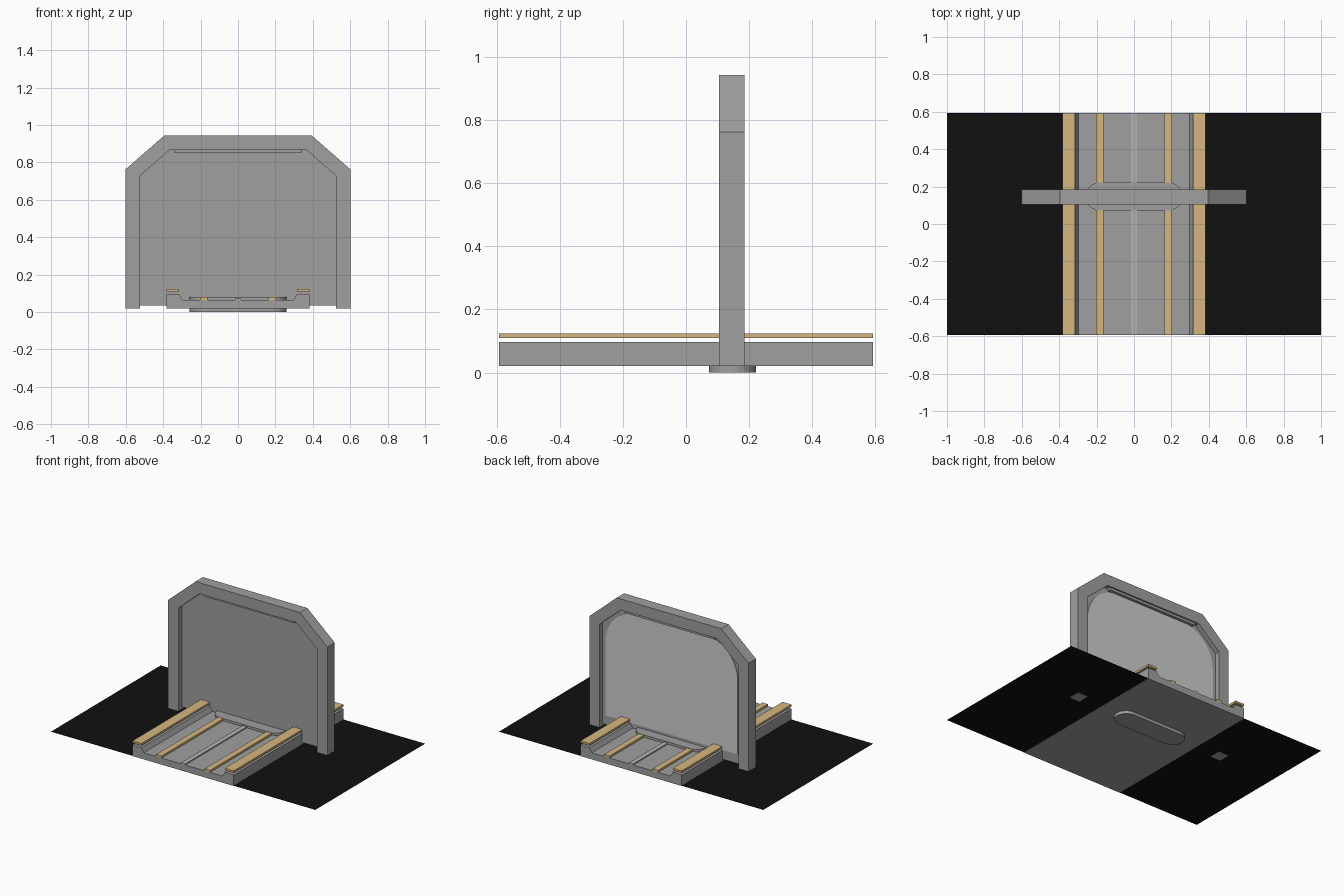
import bpy, bmesh, math

old = bpy.data.objects.get("Cube")
if old:
    bpy.data.objects.remove(old, do_unlink=True)


def material(name, r, g, b):
    m = bpy.data.materials.new(name)
    m.use_nodes = True
    m.diffuse_color = (r, g, b, 1)
    node = next(n for n in m.node_tree.nodes if n.type == 'BSDF_PRINCIPLED')
    node.inputs["Base Color"].default_value = (r, g, b, 1)
    return m


GREY = material("mid grey", .35, .35, .35)
PALE = material("pale grey", .62, .62, .62)
SILVER = material("silver grey", .45, .45, .45)
TAN = material("tan", .66, .47, .22)
BLACK = material("black", .005, .005, .005)
HALF_Y = .593


def prism(name, points, lo, hi, mat, axis='Y'):
    """Extrude a closed 2D outline along Y (outline in xz) or Z (outline in xy)."""
    bm = bmesh.new()
    place = (lambda a, b: (a, lo, b)) if axis == 'Y' else (lambda a, b: (a, b, lo))
    step = (0, hi - lo, 0) if axis == 'Y' else (0, 0, hi - lo)
    face = bm.faces.new([bm.verts.new(place(a, b)) for a, b in points])
    if hi > lo:
        ext = bmesh.ops.extrude_face_region(bm, geom=[face], use_keep_orig=True)
        bmesh.ops.translate(bm, vec=step,
                            verts=[v for v in ext["geom"] if isinstance(v, bmesh.types.BMVert)])
        bmesh.ops.recalc_face_normals(bm, faces=bm.faces)
    mesh = bpy.data.meshes.new(name)
    bm.to_mesh(mesh)
    bm.free()
    mesh.materials.append(mat)
    ob = bpy.data.objects.new(name, mesh)
    bpy.context.collection.objects.link(ob)
    return ob


def box(name, x0, x1, y0, y1, z0, z1, mat):
    return prism(name, [(x0, z0), (x1, z0), (x1, z1), (x0, z1)], y0, y1, mat)


def mirrored(half):
    """Complete a right-hand outline with its reflection in x."""
    return half + [(-x, z) for x, z in reversed(half)]


def arc(cx, cy, r, start, end, n=12):
    return [(cx + r * math.cos(math.radians(start + (end - start) * i / n)),
             cy + r * math.sin(math.radians(start + (end - start) * i / n)))
            for i in range(n + 1)]


# Ground sheet
prism("ground", [(-1, -HALF_Y), (1, -HALF_Y), (1, HALF_Y), (-1, HALF_Y)],
      .0215, .0215, BLACK, 'Z')

# Shallow trough with raised sloping shoulders
prism("trough", mirrored([(.383, .02), (.383, .096), (.315, .096), (.297, .065)]),
      -HALF_Y, HALF_Y, GREY)

# Raised rails over the shoulders and strips along the floor
for side, s in (("left", 1), ("right", -1)):
    for part, a, b, z0, z1 in (("rail", .315, .383, .11, .124),
                               ("floor_strip", .163, .204, .064, .079)):
        x0, x1 = sorted((s * a, s * b))
        box(f"{side}_{part}", x0, x1, -HALF_Y, HALF_Y, z0, z1, TAN)
box("centre_strip", -.016, .016, -HALF_Y, HALF_Y, .064, .073, SILVER)

# Round-ended base block crossing the trough under the arch
R, MID = .074, .147
prism("base_block", arc(.26 - R, MID, R, -90, 90) + arc(R - .26, MID, R, 90, 270),
      0, .081, GREY, 'Z')

# Chamfered arch
outer = mirrored([(.602, .02), (.602, .762), (.395, .943)])
inner_half = [(.525, .02), (.525, .727), (.365, .867)]
prism("arch", outer + mirrored(inner_half)[::-1], .105, .185, GREY)

# Wall filling the arch, with a pale rounded panel on its back
prism("arch_wall", mirrored([(.525, .035)] + inner_half[1:]), .147, .152, GREY)
prism("back_panel", mirrored([(.5, .1)] + arc(.25, .605, .25, 0, 90)), .152, .156, PALE)

# Bar under the lintel
box("lintel_bar", -.34, .34, .12, .175, .85, .868, GREY)
